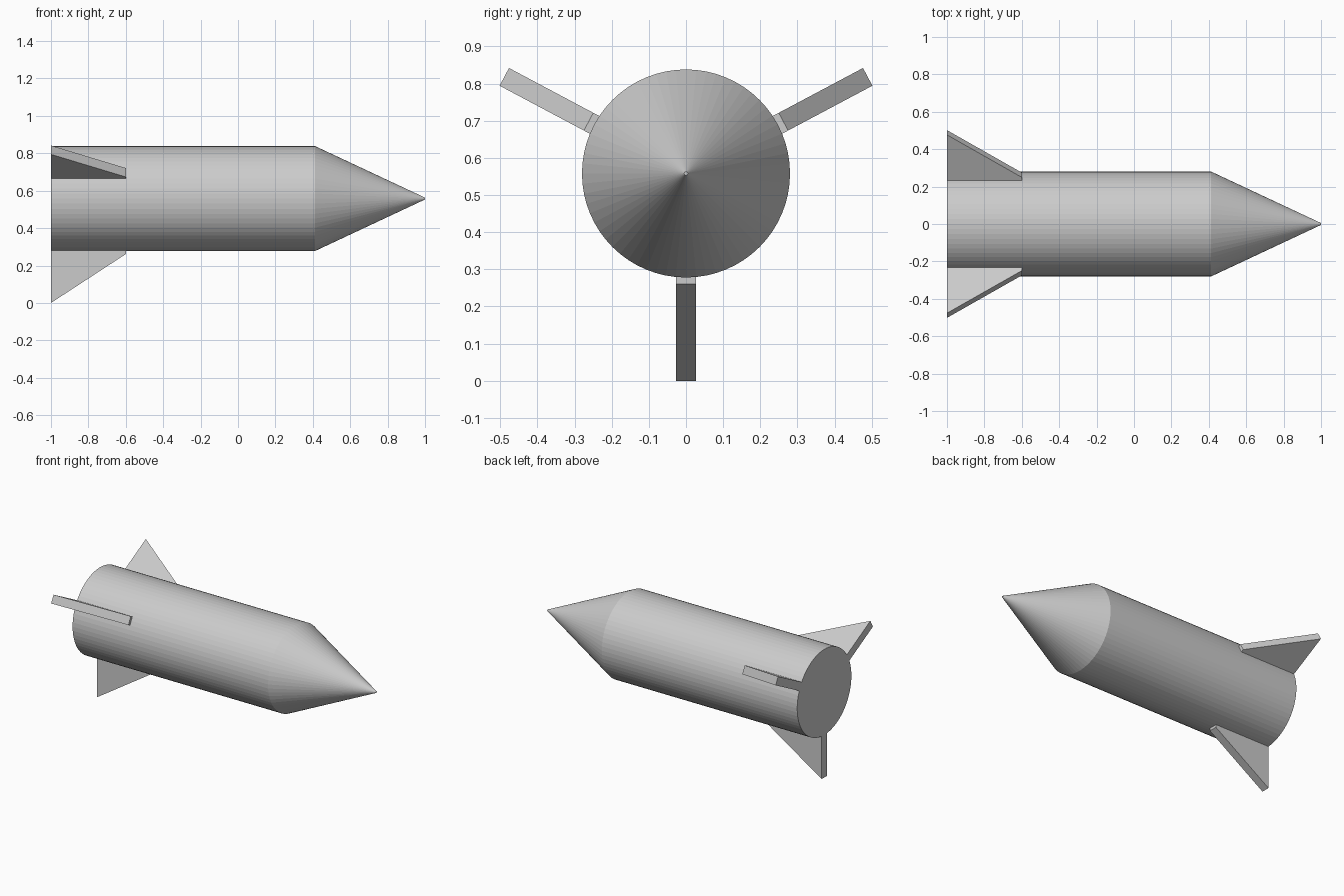
import bpy, bmesh
from math import radians
from mathutils import Matrix

if "Cube" in bpy.data.objects:
    bpy.data.objects.remove(bpy.data.objects["Cube"])

AXIS_Z = 0.558   # height of the rocket's long axis
RADIUS = 0.28
SIDES = 64


def add_object(name, bm):
    bmesh.ops.recalc_face_normals(bm, faces=bm.faces)
    mesh = bpy.data.meshes.new(name)
    bm.to_mesh(mesh)
    bm.free()
    obj = bpy.data.objects.new(name, mesh)
    bpy.context.collection.objects.link(obj)
    return obj


def tube_along_x(name, x0, x1, r0, r1):
    bm = bmesh.new()
    place = Matrix.Translation(((x0 + x1) / 2, 0, AXIS_Z)) @ Matrix.Rotation(radians(90), 4, 'Y')
    bmesh.ops.create_cone(bm, cap_ends=True, segments=SIDES, radius1=r0,
                          radius2=r1, depth=x1 - x0, matrix=place)
    return add_object(name, bm)


def fin(name, angle, reach, thickness=0.054):
    # Swept profile in (x, distance from axis), extruded to thickness
    profile = [(-1, 0.265), (-1, reach), (-0.6, 0.297), (-0.6, 0.265)]
    bm = bmesh.new()
    face = bm.faces.new([bm.verts.new((x, r, -thickness / 2)) for x, r in profile])
    new = bmesh.ops.extrude_face_region(bm, geom=[face])["geom"]
    bmesh.ops.translate(bm, vec=(0, 0, thickness),
                        verts=[v for v in new if isinstance(v, bmesh.types.BMVert)])
    bm.transform(Matrix.Translation((0, 0, AXIS_Z)) @ Matrix.Rotation(radians(angle), 4, 'X'))
    return add_object(name, bm)


# Fuselage and nose
tube_along_x("body", -1, 0.413, RADIUS, RADIUS)
tube_along_x("nose_cone", 0.413, 1, RADIUS, 0.005)

# Three tail fins: one down, two raised to the sides
for name, angle, reach in (("fin_bottom", -90, AXIS_Z),
                           ("fin_back", 28, 0.554),
                           ("fin_front", 152, 0.554)):
    fin(name, angle, reach)
